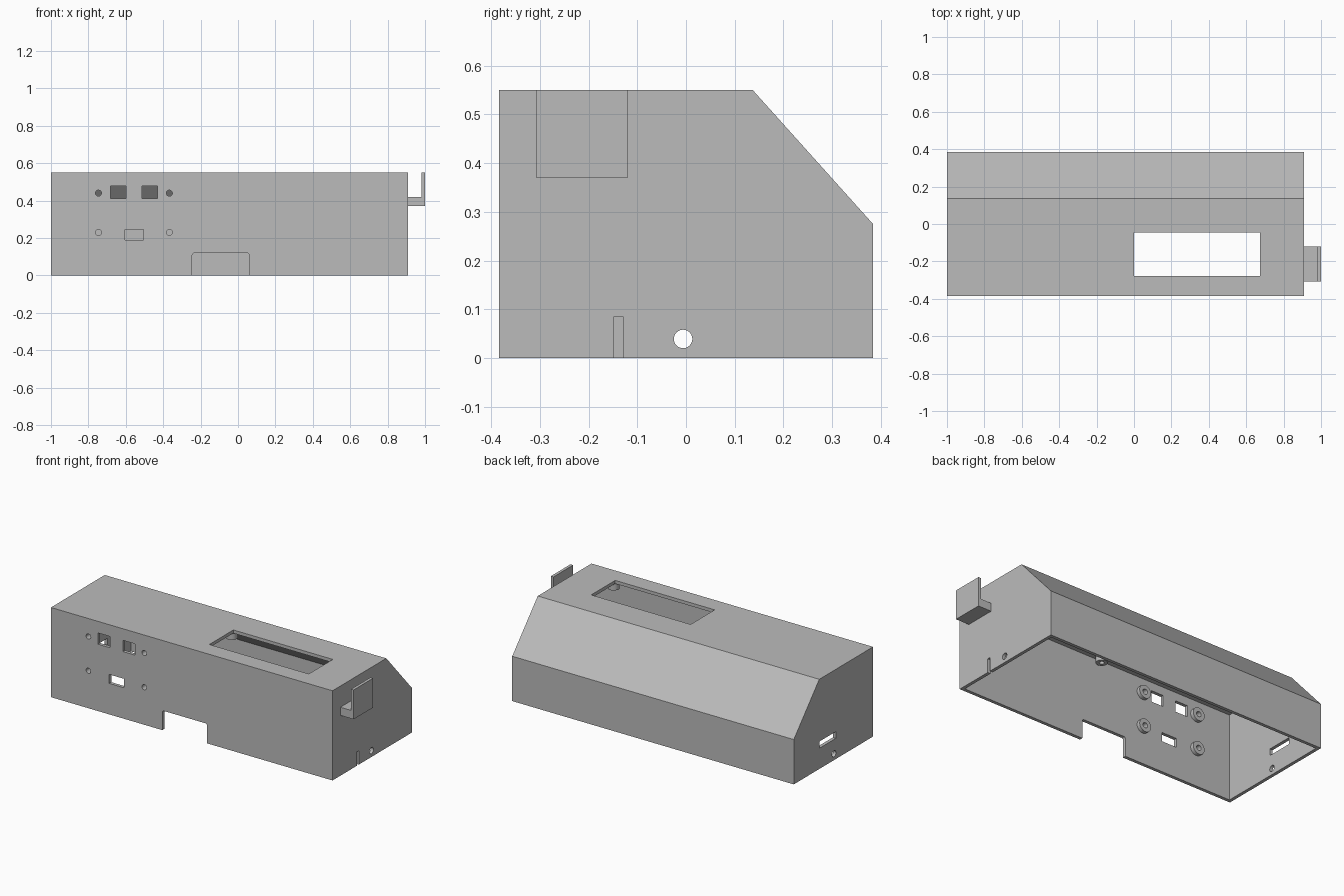
import bpy, bmesh, math
from mathutils import Matrix, Vector

cube = bpy.data.objects.get("Cube")
if cube:
    bpy.data.objects.remove(cube, do_unlink=True)

grey = bpy.data.materials.new("plain grey")
grey.use_nodes = True
grey.diffuse_color = (0.5, 0.5, 0.5, 1)
grey.node_tree.nodes["Principled BSDF"].inputs["Base Color"].default_value = (0.5, 0.5, 0.5, 1)

X0, X1, Y, H, T = -1.0, 0.91, 0.384, 0.55, 0.02


def finish(name, bm):
    bmesh.ops.recalc_face_normals(bm, faces=bm.faces)
    mesh = bpy.data.meshes.new(name)
    bm.to_mesh(mesh)
    bm.free()
    mesh.materials.append(grey)
    obj = bpy.data.objects.new(name, mesh)
    bpy.context.collection.objects.link(obj)
    return obj


def prism(name, points, axis, a, b):
    """Extrude a closed 2D profile along the x or y axis from a to b."""
    bm = bmesh.new()
    place = (lambda p: (a, p[0], p[1])) if axis == "x" else (lambda p: (p[0], a, p[1]))
    face = bm.faces.new([bm.verts.new(place(p)) for p in points])
    new = bmesh.ops.extrude_face_region(bm, geom=[face])["geom"]
    shift = Vector((b - a, 0, 0) if axis == "x" else (0, b - a, 0))
    bmesh.ops.translate(bm, vec=shift, verts=[v for v in new if isinstance(v, bmesh.types.BMVert)])
    return finish(name, bm)


def box(name, x0, x1, y0, y1, z0, z1):
    return prism(name, [(x0, z0), (x1, z0), (x1, z1), (x0, z1)], "y", y0, y1)


def cylinder(name, centre, radius, depth, axis):
    turn = {"x": Matrix.Rotation(math.pi / 2, 4, "Y"),
            "y": Matrix.Rotation(math.pi / 2, 4, "X"), "z": Matrix()}[axis]
    bm = bmesh.new()
    bmesh.ops.create_cone(bm, cap_ends=True, segments=32, radius1=radius, radius2=radius,
                          depth=depth, matrix=Matrix.Translation(centre) @ turn)
    return finish(name, bm)


def cut(target, cutters):
    """Subtract each cutter from the target, then remove the cutters."""
    bpy.context.view_layer.objects.active = target
    for c in cutters:
        c.hide_render = True
        mod = target.modifiers.new("cut", "BOOLEAN")
        mod.operation, mod.solver, mod.object = "DIFFERENCE", "EXACT", c
        bpy.ops.object.modifier_apply(modifier=mod.name)
        bpy.data.objects.remove(c, do_unlink=True)


# Housing: sloped-back profile with an open bottom
slope_y, slope_z = 0.137, 0.275
housing = prism("housing", [(-Y, 0), (Y, 0), (Y, slope_z), (slope_y, H), (-Y, H)], "x", X0, X1)
inner = [(-Y + T, -0.1), (Y - T, -0.1), (Y - T, slope_z - 0.38 * T),
         (slope_y - 0.45 * T, H - T), (-Y + T, H - T)]
cutters = [prism("cavity", inner, "x", X0 + T, X1 - T)]

# Display window in the top
cutters.append(box("window_cut", 0, 0.675, -0.278, -0.045, 0.45, 0.6))

# Connector openings in the front wall
for x0, x1, z0, z1 in [(-0.682, -0.6, 0.41, 0.479), (-0.512, -0.43, 0.41, 0.479),
                       (-0.605, -0.505, 0.19, 0.245)]:
    cutters.append(box("port_cut", x0, x1, -0.45, -0.3, z0, z1))

# Notch with rounded upper corners at the foot of the front wall
r, notch = 0.012, [(-0.245, -0.05), (0.06, -0.05)]
for cx, start in [(0.06 - r, 0), (-0.245 + r, 90)]:
    for i in range(5):
        a = math.radians(start + i * 22.5)
        notch.append((cx + r * math.cos(a), 0.12 - r + r * math.sin(a)))
cutters.append(prism("notch_cut", notch, "y", -0.45, -0.3))

# End openings: cable slit, pin holes, switch slot
cutters.append(box("slit_cut", 0.85, 0.95, -0.148, -0.129, -0.05, 0.085))
for x in (X0, X1):
    cutters.append(cylinder("pin_cut", (x, -0.006, 0.039), 0.019, 0.1, "x"))
cutters.append(box("slot_cut", -1.05, -0.95, -0.024, 0.136, 0.127, 0.168))

# Screw holes with short standoffs behind the front wall
screws = [(x, z) for x in (-0.746, -0.367) for z in (0.23, 0.44)]
cutters += [cylinder("screw_cut", (x, -Y, z), 0.016, 0.1, "y") for x, z in screws]
cut(housing, cutters)
for x, z in screws:
    boss = cylinder("board_standoff", (x, -Y + T + 0.01, z), 0.04, 0.024, "y")
    cut(boss, [cylinder("screw_cut", (x, -Y, z), 0.016, 0.2, "y")])

# Display standoffs under the top, just outside the window corners
for x in (-0.033, 0.708):
    for y in (-0.311, -0.012):
        boss = cylinder("display_standoff", (x, y, H - T - 0.023), 0.033, 0.05, "z")
        cut(boss, [cylinder("screw_cut", (x, y, H - T - 0.04), 0.014, 0.06, "z")])

# Hook on the left end
prism("hook", [(X1, 0.37), (1, 0.37), (1, H), (0.982, H), (0.982, 0.42), (X1, 0.42)],
      "y", -0.308, -0.119)
